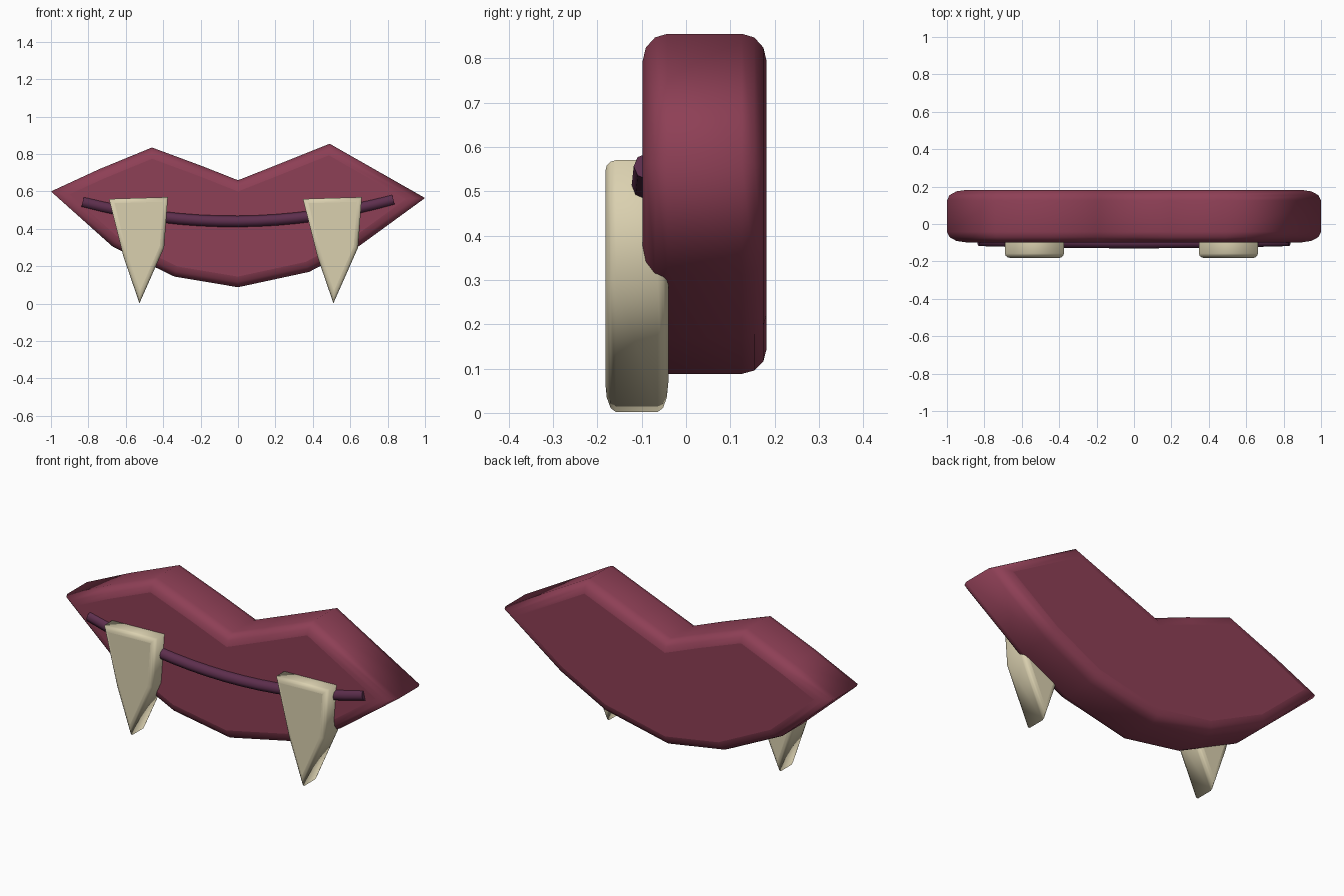
import bpy, bmesh, math
from mathutils import Vector

cube = bpy.data.objects.get("Cube")
if cube:
    bpy.data.objects.remove(cube, do_unlink=True)


def material(name, rgb):
    m = bpy.data.materials.new(name)
    m.use_nodes = True
    m.diffuse_color = (*rgb, 1)
    m.node_tree.nodes["Principled BSDF"].inputs["Base Color"].default_value = (*rgb, 1)
    return m


def inset(points, d):
    """Mitred inward offset of a clockwise outline."""
    result = []
    for i, p in enumerate(points):
        a = (p - points[i - 1]).normalized()
        b = (points[(i + 1) % len(points)] - p).normalized()
        na, nb = Vector((a.y, -a.x)), Vector((b.y, -b.x))
        result.append(p + (na + nb) * d / (1 + na.dot(nb)))
    return result


def rounded_slab(name, outline, front, back, radius, mat, steps=3):
    """Outline in x, z, thickened along y, with rounded front and back rims."""
    points = [Vector(p) for p in outline]
    arc = [math.pi / 2 * i / steps for i in range(steps + 1)]
    profile = [(front + radius * (1 - math.sin(a)), radius * (1 - math.cos(a))) for a in reversed(arc)]
    profile += [(back - radius * (1 - math.sin(a)), radius * (1 - math.cos(a))) for a in arc]
    bm = bmesh.new()
    rings = [[bm.verts.new((p.x, y, p.y)) for p in inset(points, d)] for y, d in profile]
    n = len(points)
    for r, s in zip(rings, rings[1:]):
        for i in range(n):
            j = (i + 1) % n
            bm.faces.new((r[i], r[j], s[j], s[i])).smooth = True
    bm.faces.new(rings[0])
    bm.faces.new(rings[-1])
    bmesh.ops.recalc_face_normals(bm, faces=bm.faces)
    mesh = bpy.data.meshes.new(name)
    bm.to_mesh(mesh)
    bm.free()
    mesh.materials.append(mat)
    obj = bpy.data.objects.new(name, mesh)
    bpy.context.collection.objects.link(obj)
    return obj


lip_red = material("lip red", (0.27, 0.05, 0.092))
ivory = material("ivory", (0.70, 0.63, 0.43))
plum = material("plum", (0.11, 0.028, 0.075))

# Lips
lips = [(-1, 0.6), (-0.74, 0.72), (-0.46, 0.835), (-0.19, 0.735), (0, 0.66),
        (0.19, 0.735), (0.49, 0.855), (1, 0.565), (0.65, 0.31), (0.38, 0.17),
        (0, 0.088), (-0.34, 0.145), (-0.67, 0.305)]
rounded_slab("lips", lips, -0.098, 0.182, 0.056, lip_red)

# Fangs
fang = [(-0.69, 0.56), (-0.375, 0.57), (-0.395, 0.30), (-0.527, 0.002), (-0.612, 0.25)]
for name, shift in (("right_fang", 0), ("left_fang", 1.037)):
    rounded_slab(name, [(x + shift, z) for x, z in fang], -0.182, -0.04, 0.024, ivory)

# Mouth line: a shallow hanging tube across the front
curve = bpy.data.curves.new("mouth_line", "CURVE")
curve.dimensions = "3D"
curve.bevel_depth = 0.03
curve.bevel_resolution = 2
curve.use_fill_caps = True
spline = curve.splines.new("POLY")
count = 17
spline.points.add(count - 1)
for i, point in enumerate(spline.points):
    t = 2 * i / (count - 1) - 1
    point.co = (0.83 * t, -0.1 + 0.012 * t * t, 0.44 + 0.11 * t * t + 0.006 * t, 1)
spline.use_smooth = True
curve.materials.append(plum)
line = bpy.data.objects.new("mouth_line", curve)
bpy.context.collection.objects.link(line)
bpy.ops.object.select_all(action="DESELECT")
line.select_set(True)
bpy.context.view_layer.objects.active = line
bpy.ops.object.convert(target="MESH")
bpy.ops.object.shade_smooth_by_angle(angle=math.radians(50))
